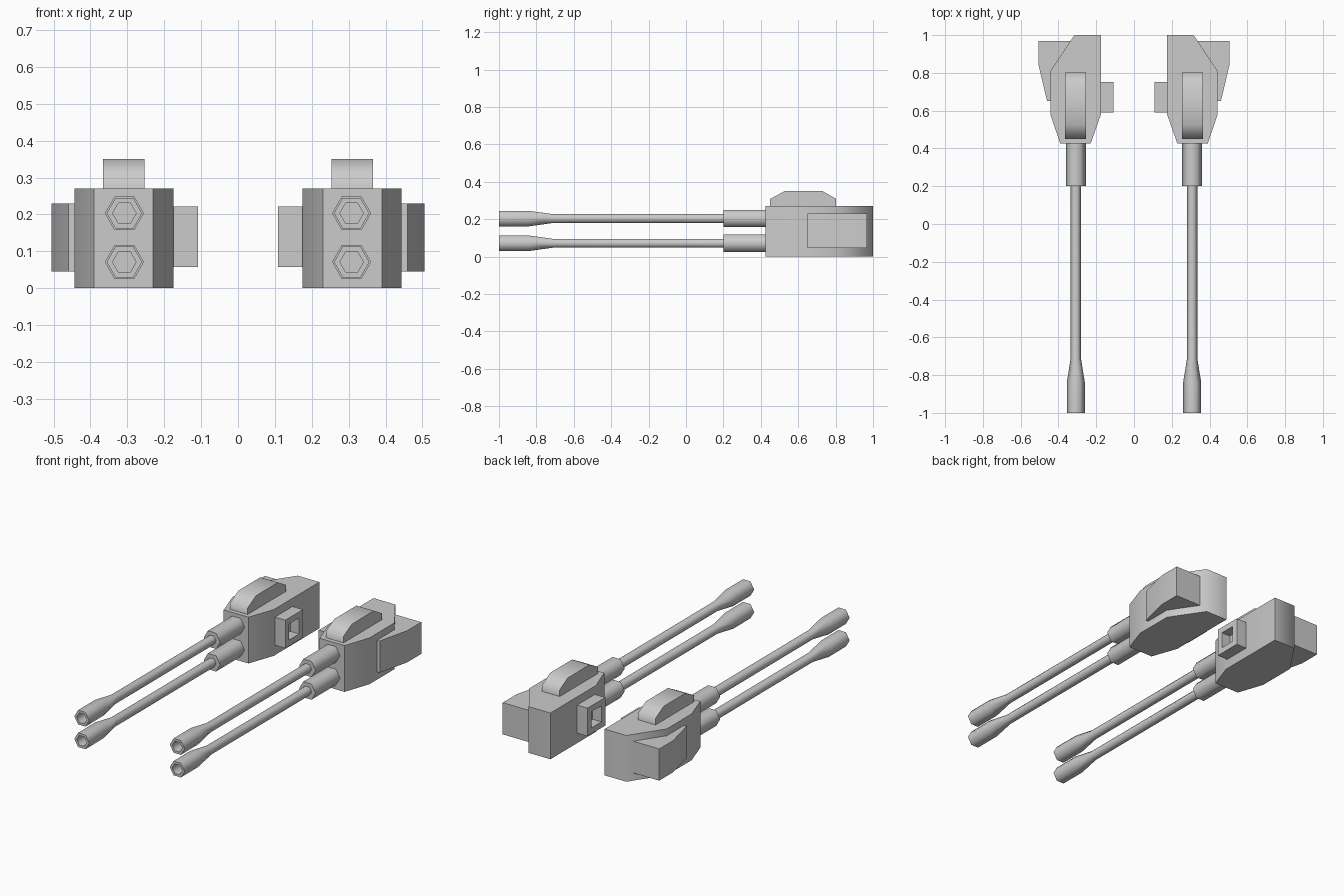
import bpy, bmesh
from math import cos, sin, pi, radians

if "Cube" in bpy.data.objects:
    bpy.data.objects.remove(bpy.data.objects["Cube"])


def finish(name, bm):
    """Turn a bmesh of the right-hand gun part into an object mirrored over x = 0."""
    bmesh.ops.recalc_face_normals(bm, faces=bm.faces)
    mesh = bpy.data.meshes.new(name)
    bm.to_mesh(mesh)
    bm.free()
    ob = bpy.data.objects.new(name, mesh)
    bpy.context.collection.objects.link(ob)
    bpy.ops.object.select_all(action='DESELECT')
    ob.select_set(True)
    bpy.context.view_layer.objects.active = ob
    bpy.ops.object.shade_smooth_by_angle(angle=radians(65))
    mirror = ob.modifiers.new("mirror", 'MIRROR')
    mirror.use_mirror_merge = False
    return ob


def loft(name, rings):
    """Skin closed rings of points and cap both ends."""
    bm = bmesh.new()
    loops = [[bm.verts.new(p) for p in ring] for ring in rings]
    n = len(loops[0])
    for a, b in zip(loops, loops[1:]):
        for i in range(n):
            j = (i + 1) % n
            bm.faces.new((a[i], a[j], b[j], b[i]))
    bm.faces.new(loops[0])
    bm.faces.new(loops[-1])
    return finish(name, bm)


# Turret body: plan outline extruded upwards
body = [(0.175, 1.0), (0.315, 1.0), (0.443, 0.81), (0.443, 0.58),
        (0.39, 0.425), (0.23, 0.425), (0.175, 0.58)]
loft("turret_body", [[(x, y, z) for x, y in body] for z in (0, 0.27)])

# Outer armour pod
pod = [(0.33, 0.968), (0.505, 0.968), (0.505, 0.84), (0.46, 0.65), (0.43, 0.65)]
loft("side_pod", [[(x, y, z) for x, y in pod] for z in (0.045, 0.23)])

# Roof hatch: side profile extruded across
hatch = [(0.45, 0.26), (0.45, 0.308), (0.527, 0.35), (0.73, 0.35),
         (0.803, 0.308), (0.803, 0.26)]
loft("roof_hatch", [[(x, y, z) for y, z in hatch] for x in (0.253, 0.366)])


# Inner mounting socket: box with a rectangular recess
def rect(x, inset):
    y0, y1, z0, z1 = 0.59 + inset, 0.753 - inset, 0.058 + inset, 0.222 - inset
    return [(x, y0, z0), (x, y1, z0), (x, y1, z1), (x, y0, z1)]


loft("mount_socket", [rect(0.18, 0), rect(0.108, 0), rect(0.108, 0.035), rect(0.165, 0.035)])

# Twin six-sided barrels: sleeve, thin tube, flared muzzle and bore
profile = [(0.45, 0.053), (0.20, 0.053), (0.20, 0.027), (-0.71, 0.027),
           (-0.84, 0.048), (-1.0, 0.048), (-1.0, 0.032), (-0.86, 0.032)]
for label, z in (("lower", 0.071), ("upper", 0.203)):
    loft(label + "_barrel",
         [[(0.308 + r * cos(k * pi / 3), y, z + r * sin(k * pi / 3)) for k in range(6)]
          for y, r in profile])
